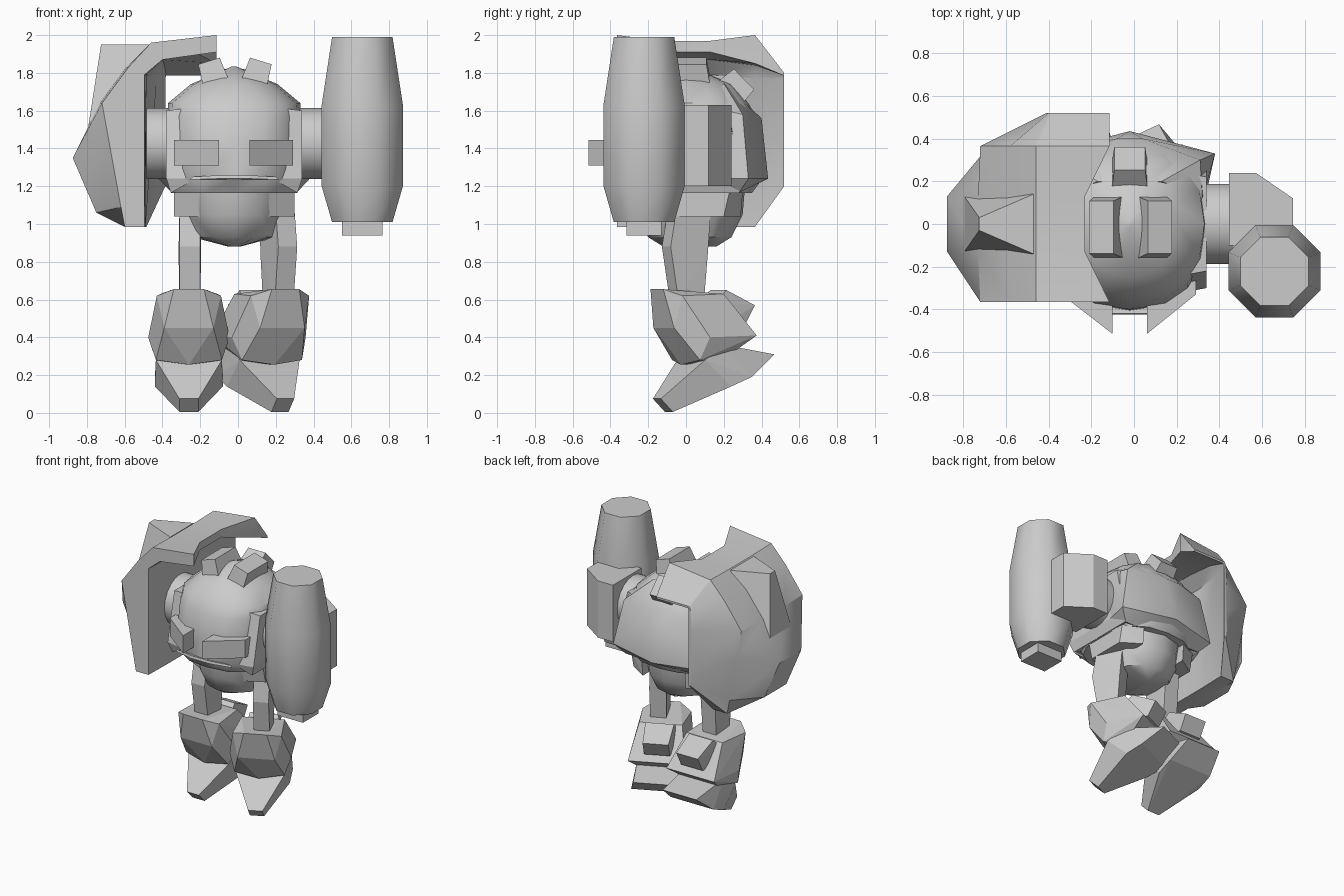
import bpy, bmesh, math
from mathutils import Matrix, Vector

if "Cube" in bpy.data.objects:
    bpy.data.objects.remove(bpy.data.objects["Cube"])

grey = bpy.data.materials.new("armour_grey")
grey.diffuse_color = (0.6, 0.6, 0.6, 1)
grey.use_nodes = True
grey.node_tree.nodes["Principled BSDF"].inputs["Base Color"].default_value = grey.diffuse_color


def finish(name, bm, smooth=0):
    bmesh.ops.recalc_face_normals(bm, faces=bm.faces)
    me = bpy.data.meshes.new(name)
    bm.to_mesh(me)
    bm.free()
    me.materials.append(grey)
    ob = bpy.data.objects.new(name, me)
    bpy.context.collection.objects.link(ob)
    if smooth:
        bpy.ops.object.select_all(action='DESELECT')
        ob.select_set(True)
        bpy.context.view_layer.objects.active = ob
        bpy.ops.object.shade_smooth_by_angle(angle=math.radians(smooth))
    return ob


def hull(name, pts, matrix=None, smooth=0):
    bm = bmesh.new()
    for p in pts:
        bm.verts.new(p)
    bmesh.ops.convex_hull(bm, input=bm.verts)
    bmesh.ops.delete(bm, geom=[v for v in bm.verts if not v.link_faces], context='VERTS')
    bmesh.ops.dissolve_limit(bm, angle_limit=0.02, verts=bm.verts, edges=bm.edges)
    if matrix:
        bm.transform(matrix)
    return finish(name, bm, smooth)


def loft(name, rings, smooth=0):
    bm = bmesh.new()
    vs = [[bm.verts.new(p) for p in r] for r in rings]
    n = len(rings[0])
    for a, b in zip(vs, vs[1:]):
        for i in range(n):
            j = (i + 1) % n
            bm.faces.new((a[i], a[j], b[j], b[i]))
    bm.faces.new(vs[0])
    bm.faces.new(vs[-1])
    return finish(name, bm, smooth)


def ring(cx, cy, z, rx, ry, n, power=2.0, turn=0.0):
    out = []
    for i in range(n):
        t = 2 * math.pi * i / n + turn
        c, s = math.cos(t), math.sin(t)
        out.append((cx + rx * math.copysign(abs(c) ** (2 / power), c),
                    cy + ry * math.copysign(abs(s) ** (2 / power), s), z))
    return out


def prism(name, plan, z0, z1):
    return loft(name, [[(x, y, z) for x, y in plan] for z in (z0, z1)])


def mirrored(pts, cx=0.0):
    return [(cx + s * x, y, z) for x, y, z in pts for s in (1, -1)]


# Rounded torso
loft("torso", [ring(-.02, .0, z, rx, ry, 16, p) for z, rx, ry, p in (
    (1.165, .335, .35, 2.6), (1.24, .36, .405, 2.5), (1.42, .358, .40, 2.5),
    (1.57, .355, .37, 2.5), (1.64, .35, .33, 2.4), (1.74, .23, .25, 2.1),
    (1.835, .01, .015, 2))], 35)

# Flat flanks behind the shoulders
for side, s in (("left", -1), ("right", 1)):
    hull(side + "_flank", [(-.02 + s * x, t * y, z) for t in (-1, 1) for x, y, z in (
        (.36, .30, 1.24), (.36, .22, 1.60), (.20, .33, 1.24), (.20, .25, 1.62), (.335, .28, 1.165))])

# Wide wrap-around back, rising into the dome
hull("back_plate", mirrored([(.40, .33, 1.24), (.0, .435, 1.24), (.33, .30, 1.58), (.06, .40, 1.56),
                             (.15, .20, 1.745), (.34, .12, 1.62), (.33, .28, 1.165), (.36, .15, 1.24)], -.02),
     None, 35)

# Mouth ledge
hull("mouth_ledge", [(-.26, -.38, 1.235), (.22, -.38, 1.235), (-.10, -.425, 1.24),
                     (.06, -.425, 1.24), (-.10, -.42, 1.258), (.06, -.42, 1.258),
                     (-.24, -.38, 1.25), (.20, -.38, 1.25)])

# Eye blocks with slanted fronts
for name, a, b in (("left_eye", -.10, -.34), ("right_eye", .06, .29)):
    prism(name, [(a, -.515), (b, -.33), (b, -.22), (a, -.22)], 1.31, 1.445)

# Shoulder axle
bm = bmesh.new()
bmesh.ops.create_cone(bm, cap_ends=True, segments=20, radius1=.188, radius2=.188, depth=.95,
                      matrix=Matrix.Translation((-.01, 0, 1.425)) @ Matrix.Rotation(math.pi / 2, 4, 'Y'))
finish("shoulder_axle", bm, 35)


# Tapered blocks on the head
def head_block(name, loc, rot, hx, hy):
    m = Matrix.Translation(loc) @ rot
    hull(name, [(sx * hx * k, sy * hy * k, z) for sx in (-1, 1) for sy in (-1, 1)
                for z, k in ((-.08, 1), (.045, .85))], m)


head_block("left_head_block", (-.14, -.015, 1.82), Matrix.Rotation(-.3, 4, 'Y'), .07, .145)
head_block("right_head_block", (.108, -.015, 1.82), Matrix.Rotation(.3, 4, 'Y'), .07, .145)
head_block("rear_head_block", (-.02, .275, 1.735), Matrix.Rotation(-.8, 4, 'X'), .085, .09)

# Pelvis: side hips and rounded bowl
for side, s in (("left", -1), ("right", 1)):
    hull(side + "_hip", [(-.02 + s * x, y, z) for x, y, z in (
        (.32, -.10, 1.04), (.32, .20, 1.04), (.18, -.17, 1.04), (.18, .29, 1.04),
        (.32, -.13, 1.17), (.32, .23, 1.17), (.18, -.20, 1.17), (.18, .30, 1.17))])
loft("pelvis_bowl", [ring(-.02, .02, z, rx, ry, 12) for z, rx, ry in (
    (1.17, .30, .29), (1.05, .27, .28), (.93, .22, .22), (.88, .03, .14))], 40)

# Cannon with side housing and base block
oct_turn = math.pi / 8
k = 1 / math.cos(oct_turn)
loft("cannon", [ring(.658, -.222, z, r * k, r * k, 8, 2, oct_turn) for z, r in (
    (1.01, .16), (1.20, .215), (1.63, .215), (1.99, .16))], 50)
prism("cannon_housing", [(.445, -.1), (.445, .24), (.57, .24), (.745, .12), (.745, -.1)], 1.20, 1.63)
prism("cannon_base", [(.55, -.315), (.765, -.315), (.765, -.13), (.55, -.13)], .94, 1.03)

# Shield: curved slab with a notched overhanging lip, thinning to a rim at the back
outer = [(-.46, 1.96), (-.58, 1.83), (-.72, 1.64), (-.68, 1.42), (-.62, 1.09), (-.60, .985)]
bulge = [(-.46, 1.955), (-.59, 1.83), (-.73, 1.64), (-.875, 1.35), (-.75, 1.06), (-.60, .985)]
front = [(-.115, 2.0)] + outer + [(-.495, .985), (-.495, 1.79), (-.40, 1.87), (-.115, 1.91)]
mid = [(-.23, 1.97)] + bulge + [(-.49, .985), (-.485, 1.79), (-.40, 1.87), (-.23, 1.91)]
rear = [(-.115, 2.0)] + outer + [(-.485, .985), (-.43, 1.77), (-.39, 1.84), (-.115, 1.85)]
back = [(-.115, 1.80), (-.39, 1.80), (-.40, 1.78), (-.41, 1.62), (-.41, 1.42), (-.41, 1.25),
        (-.40, 1.20), (-.385, 1.20), (-.385, 1.77), (-.38, 1.785), (-.115, 1.785)]
loft("shield", [[(x, y, z) for x, z in prof] for y, prof in (
    (-.365, front), (-.13, mid), (.13, mid), (.365, rear), (.52, back))], 30)

# Fin on the shield
hull("shield_fin", [(x, s * y, z) for s in (1, -1) for x, y, z in (
    (-.725, .03, 1.95), (-.47, .14, 1.95), (-.795, .13, 1.50), (-.60, .13, 1.50))])

# Legs
shaft = [(.055, -.08, 1.08), (.055, .12, 1.08), (.055, -.115, .88), (.06, .1, .85),
         (.055, -.07, .60), (.055, .08, .60)]
shin = [(.08, -.17, .655), (.17, -.10, .62), (.15, .15, .63), (.215, .04, .40),
        (.175, .0, .28), (.0, -.03, .255), (.12, .14, .27), (.20, .32, .41), (.13, -.13, .45)]
calf = [(.115, .11, .58), (.10, .19, .65), (.09, .36, .57), (.09, .30, .46), (.115, .15, .45)]
foot = [(.05, -.17, .075), (.05, -.10, .005), (.18, .18, .14), (.18, .30, .19),
        (.14, .45, .31), (.16, .15, .36), (.175, .03, .28)]
for side, x, shaft_x, turn in (("left", -.26, -.255, 0), ("right", .18, .215, 25)):
    rot = Matrix.Rotation(math.radians(turn), 4, 'Z')
    hull(side + "_leg_shaft", mirrored(shaft), Matrix.Translation((shaft_x, 0, 0)) @ rot)
    for part, pts in (("shin_armour", shin), ("calf_block", calf), ("foot", foot)):
        hull(f"{side}_{part}", mirrored(pts), Matrix.Translation((x, 0, 0)) @ rot)
